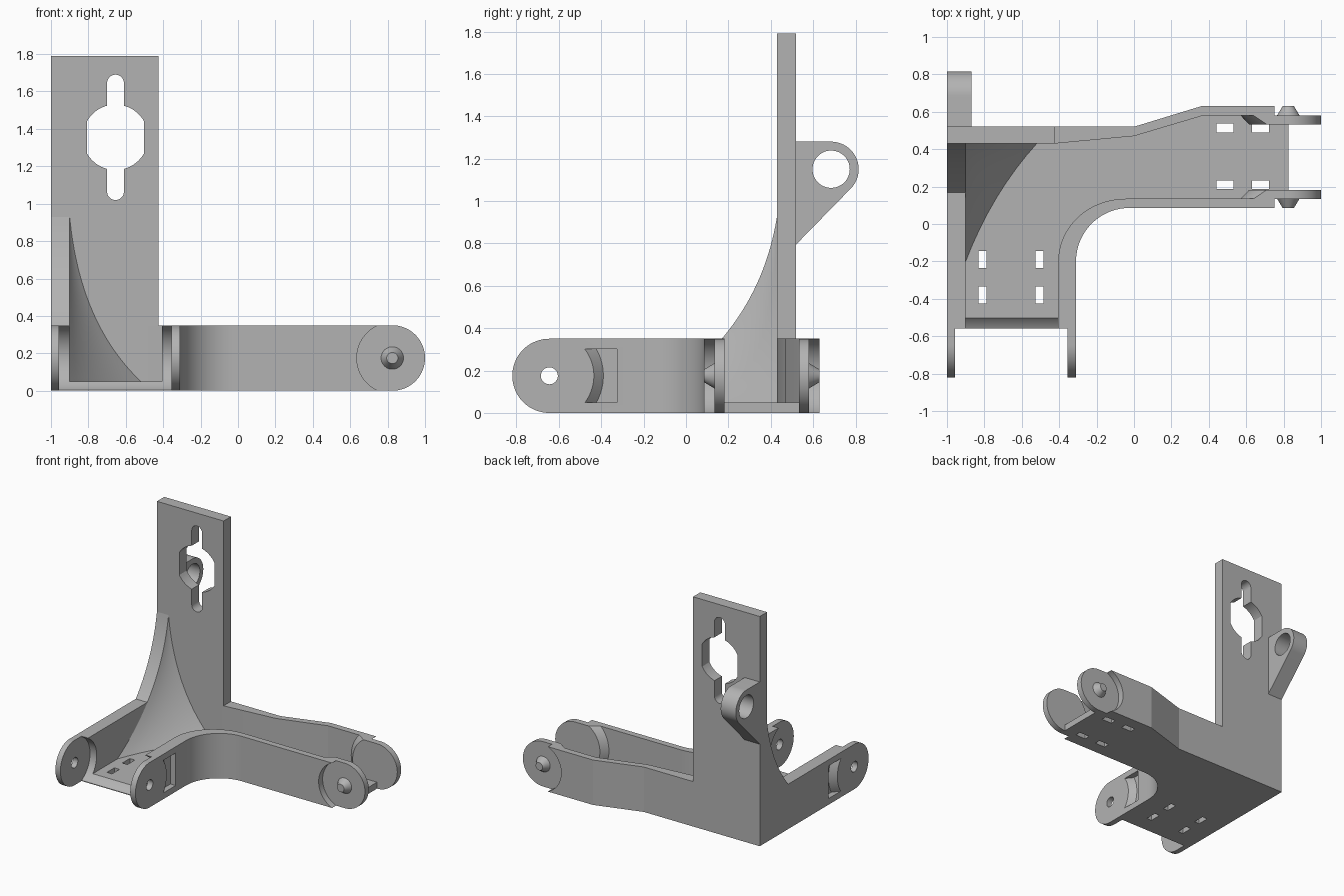
import bpy, bmesh, math

if "Cube" in bpy.data.objects:
    bpy.data.objects.remove(bpy.data.objects["Cube"])

grey = bpy.data.materials.new("plain grey")
grey.use_nodes = True
grey.diffuse_color = (0.45, 0.45, 0.45, 1)
grey.node_tree.nodes["Principled BSDF"].inputs["Base Color"].default_value = (0.45, 0.45, 0.45, 1)


def arc(cx, cy, r, start, end, n=24, ry=None):
    ry = ry or r
    angles = [math.radians(start + (end - start) * i / n) for i in range(n + 1)]
    return [(cx + r * math.cos(a), cy + ry * math.sin(a)) for a in angles]


def circle(cx, cy, r, n=48):
    return arc(cx, cy, r, 0, 360, n)[:-1]


def place(points, axis, d):
    """Lift 2D points to 3D at distance d along the axis."""
    if axis == "x":
        return [(d, u, v) for u, v in points]
    if axis == "y":
        return [(u, d, v) for u, v in points]
    return [(u, v, d) for u, v in points]


def loft(name, loops):
    bm = bmesh.new()
    rings = [[bm.verts.new(p) for p in loop] for loop in loops]
    n = len(rings[0])
    for low, high in zip(rings, rings[1:]):
        for i in range(n):
            j = (i + 1) % n
            bm.faces.new((low[i], low[j], high[j], high[i]))
    bm.faces.new(rings[0])
    bm.faces.new(rings[-1])
    bmesh.ops.recalc_face_normals(bm, faces=bm.faces)
    mesh = bpy.data.meshes.new(name)
    bm.to_mesh(mesh)
    bm.free()
    mesh.materials.append(grey)
    obj = bpy.data.objects.new(name, mesh)
    bpy.context.collection.objects.link(obj)
    return obj


def prism(name, points, axis, a, b):
    return loft(name, [place(points, axis, a), place(points, axis, b)])


def rect(u0, u1, v0, v1):
    return [(u0, v0), (u1, v0), (u1, v1), (u0, v1)]


def select_only(obj):
    bpy.ops.object.select_all(action="DESELECT")
    obj.select_set(True)
    bpy.context.view_layer.objects.active = obj


def cut(target, cutters):
    select_only(target)
    for cutter in cutters:
        cutter.hide_render = True
        mod = target.modifiers.new("cut", "BOOLEAN")
        mod.operation = "DIFFERENCE"
        mod.solver = "EXACT"
        mod.object = cutter
        bpy.ops.object.modifier_apply(modifier=mod.name)
        bpy.data.objects.remove(cutter)


H = 0.35          # arm height
MID = H / 2       # hinge axis height
FLOOR = 0.05
HINGE_Y = -0.645  # front arm hinge
HINGE_X = 0.825   # side arm hinge
parts = []

# L-shaped tray: outer footprint minus the inner cavity
outer = ([(-1, -0.56), (-0.31, -0.56)]
         + arc(-0.024, -0.2, 0.286, 180, 90)
         + [(0.75, 0.086), (0.75, 0.16), (HINGE_X, 0.16), (HINGE_X, 0.56), (0.75, 0.56),
            (0.75, 0.63), (0.36, 0.63), (0, 0.52), (-1, 0.52)])
inner = ([(-0.9, -0.7), (-0.405, -0.7)]
         + arc(-0.045, -0.2, 0.36, 180, 90, ry=0.335)
         + [(0.9, 0.135), (0.9, 0.58), (0.37, 0.58), (0, 0.47), (-0.425, 0.43), (-0.9, 0.43)])
tray = prism("tray", outer, "z", 0, H)
cutters = [prism("cavity", inner, "z", FLOOR, 0.5)]

# Round clearances for the mating hinge discs
cutters.append(prism("clearance", circle(HINGE_Y, MID, 0.19, 72), "x", -0.957, -0.355))
for y0, y1 in ((0, 0.135), (0.58, 0.7)):
    cutters.append(prism("clearance", circle(HINGE_X, MID, 0.19, 72), "y", y0, y1))

# Outer pockets with a conical front slope
def pocket(r):
    h = math.degrees(math.asin(0.127 / r))
    return arc(HINGE_Y, MID, r, h, -h) + [(-0.325, MID - 0.127), (-0.325, MID + 0.127)]


for face, inward in ((-0.31, -1), (-1, 1)):
    cutters.append(loft("pocket", [place(pocket(0.2), "x", face - inward * 0.01),
                                   place(pocket(0.255), "x", face + inward * 0.045)]))

# Strap slots in the floor
for x in (-0.81, -0.505):
    for y in (-0.19, -0.38):
        cutters.append(prism("slot", rect(x - 0.022, x + 0.022, y - 0.046, y + 0.046), "z", -0.1, 0.1))
for x in (0.487, 0.677):
    for y in (0.209, 0.513):
        cutters.append(prism("slot", rect(x - 0.045, x + 0.045, y - 0.023, y + 0.023), "z", -0.1, 0.1))
cut(tray, cutters)
parts.append(tray)

# Front arm hinge ears with holes
ear = arc(HINGE_Y, MID, MID, 90, 270, 36) + [(-0.56, 0), (-0.56, H)]
for name, x0, x1 in (("right_ear", -1, -0.957), ("left_ear", -0.355, -0.31)):
    obj = prism(name, ear, "x", x0, x1)
    cut(obj, [prism("ear_hole", circle(HINGE_Y, MID, 0.04), "x", x0 - 0.1, x1 + 0.1)])
    parts.append(obj)


# Side arm hinge discs with conical back slope, and cone pins
def disc(r):
    h = math.degrees(math.asin(MID / r))
    return arc(HINGE_X, MID, r, 180 - h, 180 + h) + arc(HINGE_X, MID, MID, -90, 90, 36)


for side, wall, inside in (("front", 0.135, 1), ("back", 0.58, -1)):
    parts.append(loft(side + "_hinge_disc", [place(disc(0.255), "y", wall),
                                             place(disc(0.21), "y", wall + inside * 0.047)]))
    parts.append(loft(side + "_pin", [place(circle(HINGE_X, MID, 0.06), "y", wall),
                                      place(circle(HINGE_X, MID, 0.03), "y", wall - inside * 0.05)]))

# Upright plate with keyhole opening
plate = prism("upright_plate", rect(-1, -0.425, H, 1.79), "y", 0.43, 0.52)
KX, KZ = -0.655, 1.355
bore = [(max(KX - 0.152, min(KX + 0.152, x)), z) for x, z in circle(KX, KZ, 0.175, 72)]
slot = arc(KX, 1.645, 0.045, 0, 180) + arc(KX, 1.065, 0.045, 180, 360)
cut(plate, [prism("bore", bore, "y", 0.3, 0.6), prism("keyway", slot, "y", 0.25, 0.65)])
parts.append(plate)

# Rear lug with eye
lug = [(0.52, 0.795), *arc(0.685, 1.15, 0.13, -45, 90, 30), (0.52, 1.28)]
rear_lug = prism("rear_lug", lug, "x", -1, -0.87)
cut(rear_lug, [prism("eye", circle(0.685, 1.15, 0.088), "x", -1.1, -0.8)])
parts.append(rear_lug)


# Curved brace profile, shared by the side gusset and the corner web
def brace(t):
    a, b, c = (1 - t) ** 2, 2 * t * (1 - t), t * t
    return -0.2 * a + 0.34 * b + 0.43 * c, 0.05 * a + 0.36 * b + 0.93 * c


curve = [brace(0.41 + 0.59 * i / 24) for i in range(25)]
parts.append(prism("side_gusset", curve + [(0.43, curve[0][1])], "x", -1, -0.9))

sections = []
for i in range(31):
    y, z = brace(0.995 * i / 30)
    s = (0.43 - y) / 0.63
    section = [(-0.9, 0.43, z)]
    for k in range(9):
        u = k / 8
        bow = 0.1 * u * (1 - u)
        section.append((-0.9 + s * (0.38 * u - bow), 0.43 - s * (0.63 * (1 - u) - bow), z))
    sections.append(section)
parts.append(loft("corner_web", sections))

for obj in parts:
    select_only(obj)
    bpy.ops.object.shade_smooth_by_angle(angle=math.radians(14))
